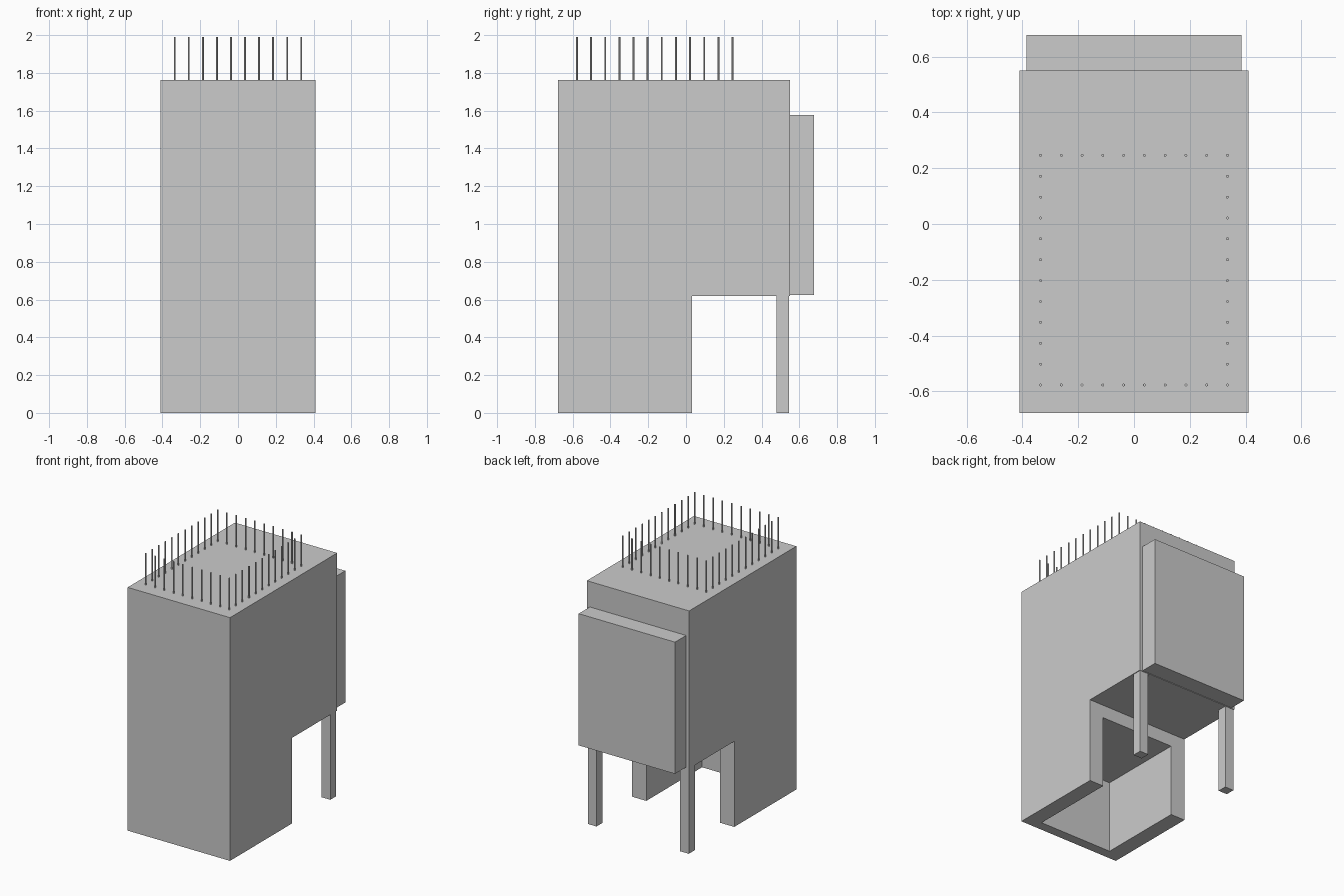
import bpy
import bmesh

if "Cube" in bpy.data.objects:
    bpy.data.objects.remove(bpy.data.objects["Cube"])


def add_object(name, bm):
    bmesh.ops.recalc_face_normals(bm, faces=bm.faces)
    mesh = bpy.data.meshes.new(name)
    bm.to_mesh(mesh)
    bm.free()
    obj = bpy.data.objects.new(name, mesh)
    bpy.context.collection.objects.link(obj)
    return obj


def box(name, lo, hi):
    bm = bmesh.new()
    bmesh.ops.create_cube(bm, size=1)
    for v in bm.verts:
        v.co = [l + (c + 0.5) * (h - l) for c, l, h in zip(v.co, lo, hi)]
    return add_object(name, bm)


def extrude_face(bm, faces, vec):
    geo = bmesh.ops.extrude_face_region(bm, geom=faces)["geom"]
    verts = [g for g in geo if isinstance(g, bmesh.types.BMVert)]
    bmesh.ops.translate(bm, verts=verts, vec=vec)


# Main body: side profile (y, z) extruded across the width
HALF_W, TOP, UNDER = 0.41, 1.762, 0.62
profile = [(-0.677, 0), (0.033, 0), (0.033, UNDER), (0.55, UNDER),
           (0.55, TOP), (-0.677, TOP)]
bm = bmesh.new()
face = bm.faces.new([bm.verts.new((-HALF_W, y, z)) for y, z in profile])
extrude_face(bm, [face], (2 * HALF_W, 0, 0))
# extrusion keeps or drops the start face: make sure the solid is closed
bmesh.ops.holes_fill(bm, edges=bm.edges, sides=0)
body = add_object("main_body", bm)

# Recess in the lower part, open at the back and underneath
cutter = box("recess_cutter", (-0.295, -0.605, -0.2), (0.295, 0.2, 0.525))
cutter.hide_render = True
cutter.hide_set(True)
cut = body.modifiers.new("recess", 'BOOLEAN')
cut.operation = 'DIFFERENCE'
cut.solver = 'EXACT'
cut.object = cutter

# Panel on the back
box("back_panel", (-0.386, 0.549, 0.624), (0.386, 0.677, 1.578))

# Rear legs
for side, x in (("left", -0.37), ("right", 0.37)):
    box(f"rear_leg_{side}", (x - 0.035, 0.478, 0), (x + 0.035, 0.546, UNDER + 0.01))

# Roof railing: top rail frame
X, Y0, Y1, RAIL = 0.34, -0.582, 0.251, 0.01
bm = bmesh.new()
face = bm.faces.new([bm.verts.new(p) for p in
                     ((-X, Y0, 1.988), (X, Y0, 1.988), (X, Y1, 1.988), (-X, Y1, 1.988))])
bmesh.ops.inset_region(bm, faces=[face], thickness=RAIL, use_even_offset=True)
bmesh.ops.delete(bm, geom=[face], context='FACES')
ring = bm.faces[:]
bottom = bmesh.ops.duplicate(bm, geom=ring)
extrude_face(bm, ring, (0, 0, 0.012))
bmesh.ops.remove_doubles(bm, verts=bm.verts, dist=0.0001)
add_object("top_rail", bm)

# Roof railing: round balusters along all four sides
NX, NY = 10, 12
xs = [-X + RAIL / 2 + i * (2 * X - RAIL) / (NX - 1) for i in range(NX)]
ys = [Y0 + RAIL / 2 + i * (Y1 - Y0 - RAIL) / (NY - 1) for i in range(NY)]
spots = [(x, y) for i, x in enumerate(xs) for j, y in enumerate(ys)
         if i in (0, NX - 1) or j in (0, NY - 1)]
bm = bmesh.new()
for x, y in spots:
    new = bmesh.ops.create_cone(bm, cap_ends=True, segments=12, radius1=0.005,
                                radius2=0.005, depth=0.235)["verts"]
    bmesh.ops.translate(bm, verts=new, vec=(x, y, 1.8735))
posts = add_object("balusters", bm)
bpy.context.view_layer.objects.active = posts
posts.select_set(True)
bpy.ops.object.shade_smooth_by_angle()
